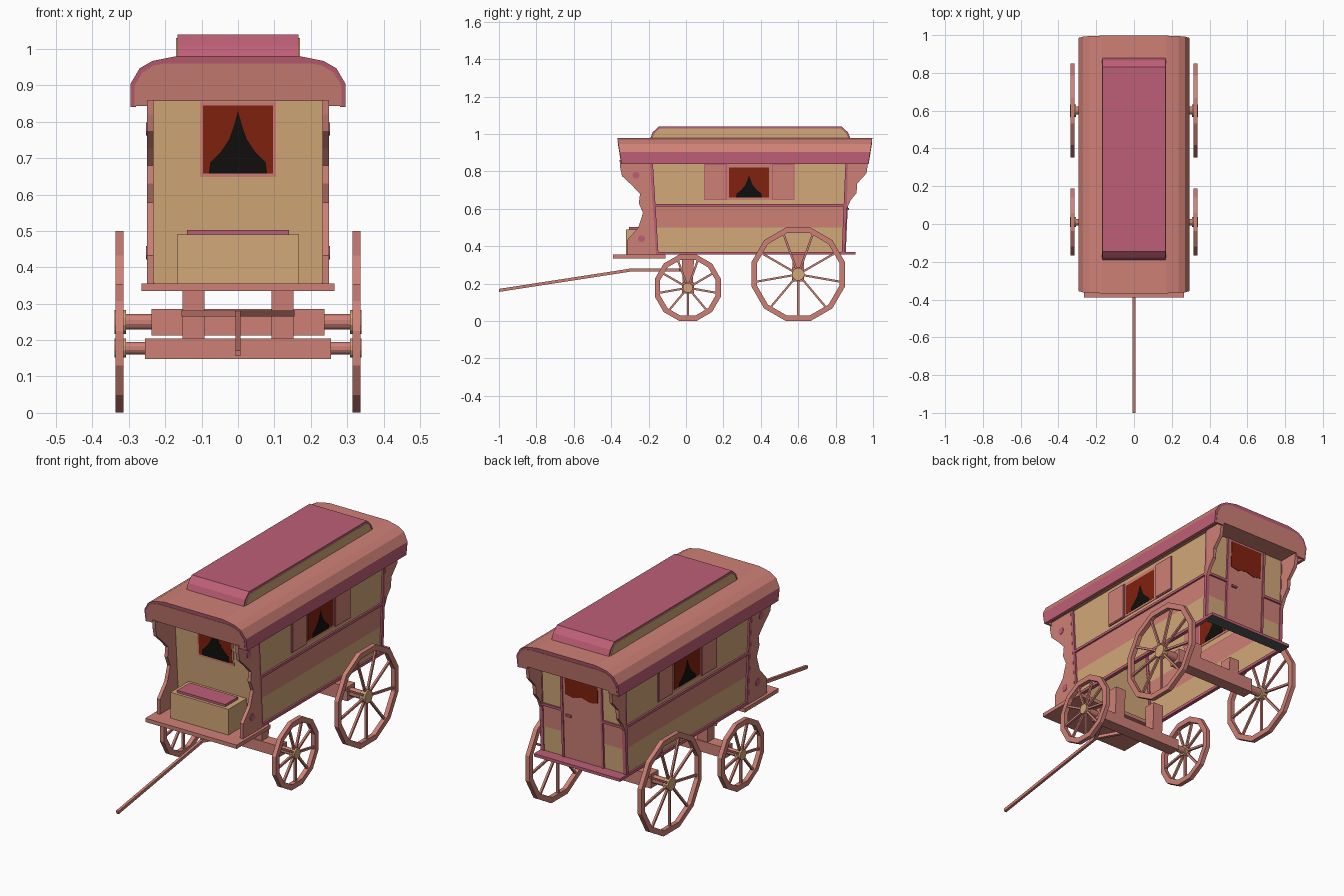
import bpy, bmesh, math
from mathutils import Vector

if "Cube" in bpy.data.objects:
    bpy.data.objects.remove(bpy.data.objects["Cube"])


def material(name, r, g, b):
    m = bpy.data.materials.new(name)
    lin = [((c / 255 + 0.055) / 1.055) ** 2.4 if c > 10 else c / 255 / 12.92 for c in (r, g, b)]
    m.diffuse_color = (*lin, 1)
    m.use_nodes = True
    m.node_tree.nodes["Principled BSDF"].inputs["Base Color"].default_value = m.diffuse_color
    return m


SALMON = material("salmon wood", 206, 128, 118)
TAN = material("tan panel", 210, 168, 120)
PINK = material("pink trim", 190, 95, 118)
RED = material("red curtain", 130, 34, 14)
BLACK = material("dark window", 16, 15, 14)
GREY = material("grey underside", 85, 90, 90)


def finish(name, bm, *mats):
    bmesh.ops.recalc_face_normals(bm, faces=bm.faces[:])
    me = bpy.data.meshes.new(name)
    bm.to_mesh(me)
    bm.free()
    for m in mats:
        me.materials.append(m)
    ob = bpy.data.objects.new(name, me)
    bpy.context.collection.objects.link(ob)
    return ob


def prism(name, pts, a, b, mat, fn):
    """Extrude a 2D outline from a to b, placed in space by fn(u, v, w)."""
    bm = bmesh.new()
    lo = [bm.verts.new(fn(u, v, a)) for u, v in pts]
    hi = [bm.verts.new(fn(u, v, b)) for u, v in pts]
    bm.faces.new(lo)
    bm.faces.new(hi)
    n = len(pts)
    for i in range(n):
        bm.faces.new((lo[i], lo[(i + 1) % n], hi[(i + 1) % n], hi[i]))
    return finish(name, bm, mat)


def rect(u0, u1, v0, v1):
    return [(u0, v0), (u1, v0), (u1, v1), (u0, v1)]


def front_y(z):
    return -0.16 - 0.069 * (z - 0.36)


def back_y(z):
    return 0.845 + 0.044 * (z - 0.36)


def side(u, v, w):
    return (w, u, v)


def front(u, v, w):
    return (u, front_y(v) - w, v)


def back(u, v, w):
    return (u, back_y(v) + w, v)


def box(name, x0, x1, y0, y1, z0, z1, mat):
    return prism(name, rect(y0, y1, z0, z1), x0, x1, mat, side)


def bar(name, p, q, w, h, mat):
    p, q = Vector(p), Vector(q)
    rot = (q - p).to_track_quat('Y', 'Z')
    return prism(name, rect(-w / 2, w / 2, -h / 2, h / 2), 0, (q - p).length, mat,
                 lambda u, v, t: p + rot @ Vector((u, t, v)))


def disc(name, y, z, r, x0, x1, mat, n=12):
    pts = [(y + r * math.cos(math.tau * (i + .5) / n), z + r * math.sin(math.tau * (i + .5) / n)) for i in range(n)]
    return prism(name, pts, x0, x1, mat, side)


# Wagon body: thin walls, open underneath, painted band at mid height
W, LEVELS = 0.24, (0.355, 0.5, 0.62, 0.87)
bm = bmesh.new()
rings = [[bm.verts.new(c) for c in ((-W, front_y(z), z), (W, front_y(z), z), (W, back_y(z), z), (-W, back_y(z), z))]
         for z in LEVELS]
for k in range(3):
    for i in range(4):
        j = (i + 1) % 4
        f = bm.faces.new((rings[k][i], rings[k][j], rings[k + 1][j], rings[k + 1][i]))
        f.material_index = 1 if k == 1 and i != 0 else 0
finish("body_walls", bm, TAN, SALMON)


# Windows: frame, red curtain and dark gap, all thin plates through the wall
def curtain_gap(c, half, z0, z1):
    right = [(1, 0), (.95, .18), (.6, .34), (.3, .55), (.13, .78)]
    pts = [(c + half * a, z0 + (z1 - z0) * b) for a, b in right] + [(c, z1)]
    return pts + [(c - half * a, z0 + (z1 - z0) * b) for a, b in reversed(right)]


prism("front_window_frame", rect(-.105, .105, .648, .856), -.002, .003, SALMON, front)
prism("front_window_curtain", rect(-.096, .096, .658, .845), -.003, .004, RED, front)
prism("front_window_gap", curtain_gap(0, .08, .658, .83), -.004, .0048, BLACK, front)

front_bracket = [(-.355, .86), (-.352, .82), (-.342, .775), (-.29, .727), (-.246, .68), (-.252, .63), (-.23, .578),
                 (-.255, .5), (-.315, .433), (-.315, .355), (-.16, .355), (-.194, .86)]
rear_bracket = [(.866, .86), (.975, .86), (.965, .79), (.915, .735), (.912, .685), (.88, .645), (.86, .6)]

for s in (-1, 1):
    tag = "right" if s > 0 else "left"

    def plate(name, pts, a, b, mat):
        return prism(tag + "_" + name, pts, s * (W + a), s * (W + b), mat, side)

    # Side window and shutters
    plate("window_frame", rect(.22, .455, .648, .84), -.002, .003, SALMON)
    plate("window_curtain", rect(.23, .445, .66, .822), -.003, .004, RED)
    plate("window_gap", curtain_gap(.337, .07, .66, .78), -.004, .0048, BLACK)
    for y0, y1 in ((.095, .218), (.458, .58)):
        plate("shutter_edge", rect(y0, y1, .647, .84), 0, .006, PINK)
        plate("shutter", rect(y0 + .006, y1 - .006, .654, .834), 0, .008, SALMON)
    # Rails and corner posts
    plate("waist_rail", rect(-.175, .853, .613, .626), 0, .009, PINK)
    plate("base_rail", rect(-.16, .85, .355, .37), -.01, .009, PINK)
    plate("front_post", [(-.162, .355), (-.147, .355), (-.178, .86), (-.195, .86)], -.004, .009, PINK)
    plate("rear_post", [(.832, .355), (.849, .355), (.872, .86), (.853, .86)], -.01, .009, PINK)
    # Wavy porch brackets with round bosses
    plate("front_bracket", front_bracket, -.008, .01, SALMON)
    plate("rear_bracket", rear_bracket, -.008, .01, SALMON)
    for y, z in ((-.267, .78), (-.238, .44)):
        disc(tag + "_bracket_boss", y, z, .019, s * (W + .008), s * (W + .0125), PINK)
    # Rear wall posts beside the door
    prism(tag + "_door_post", rect(s * .115 - .006, s * .115 + .006, .36, .86), -.003, .009, PINK, back)
    prism(tag + "_rear_rail", rect(min(s * .12, s * .24), max(s * .12, s * .24), .613, .626), 0, .009, PINK, back)

# Door
prism("door", rect(-.11, .11, .37, .86), -.003, .004, SALMON, back)
prism("door_curtain", [(-.095, .85), (-.095, .71), (-.05, .7), (0, .715), (.05, .7), (.095, .71), (.095, .85)],
      -.005, .007, RED, back)
box("door_handle", .06, .09, .862, .872, .595, .605, PINK)

# Platforms, seat box
box("front_platform", -.265, .265, -.39, -.11, .335, .355, SALMON)
ledge = box("rear_ledge", -.25, .25, .838, .905, .355, .37, PINK)
ledge.data.materials.append(GREY)
for p in ledge.data.polygons:
    if p.normal.z < -.9:
        p.material_index = 1
box("seat_box", -.168, .168, -.32, -.165, .355, .49, TAN)
box("seat_box_lid", -.14, .14, -.305, -.2, .49, .502, PINK)

# Roof: flared shell with pink skirts and edge, salmon end boards
half = [(.28, .86), (.28, .84), (.295, .84), (.295, .905), (.27, .947), (.235, .967), (.17, .98)]
outline = half + [(-x, z) for x, z in reversed(half)]


def roof_place(u, v, w):
    f = (v - .84) / .14
    return (u, .315 + w * (.66 + .022 * f), v)


roof = prism("roof", outline, -1, 1, SALMON, roof_place)
roof.data.materials.append(PINK)
for p in roof.data.polygons:
    if abs(p.normal.y) > .8 or abs(p.normal.x) > .99:
        p.material_index = 1
panel = [(.235, .857), (.24, .843), (.284, .843), (.284, .9), (.262, .936), (.23, .955), (.2, .96)]
panel += [(-x, z) for x, z in reversed(panel)]
prism("roof_front_board", panel, -1.003, -.99, SALMON, roof_place)
prism("roof_rear_board", panel, .99, 1.003, SALMON, roof_place)

# Raised roof lantern with tan sides
prism("roof_lantern", [(-.192, .975), (-.178, 1.01), (-.145, 1.04), (.832, 1.04), (.865, 1.01), (.88, .975)],
      -.166, .166, PINK, side)
for s in (-1, 1):
    prism("lantern_side", [(-.18, .978), (-.166, 1.008), (-.14, 1.03), (.827, 1.03), (.853, 1.008), (.868, .978)],
          s * .16, s * .17, TAN, side)


# Wheels, axles and supports
def wheel(name, s, y, z, r, rim, hub):
    n, bm = 12, bmesh.new()
    x0, x1 = s * .314, s * .337
    rings = []
    for i in range(n):
        a = math.tau * (i + .5) / n
        rings.append([bm.verts.new((x, y + q * math.cos(a), z + q * math.sin(a)))
                      for x, q in ((x0, r), (x1, r), (x1, r - rim), (x0, r - rim))])
    for i in range(n):
        for k in range(4):
            A, B = rings[i], rings[(i + 1) % n]
            bm.faces.new((A[k], A[(k + 1) % 4], B[(k + 1) % 4], B[k]))
    finish(name + "_rim", bm, SALMON)
    for i in range(9):
        a = -math.pi / 2 + math.tau * i / 9
        d = Vector((0, math.cos(a), math.sin(a)))
        c = Vector((s * .325, y, z))
        bar(name + "_spoke", c, c + d * (r - rim * .9), .011, .011, SALMON)
    disc(name + "_hub", y, z, hub, s * .308, s * .339, TAN)
    disc(name + "_axle_end", y, z, hub * .65, s * .23, s * .315, SALMON)


for name, y, z, r, hw, zb, zt in (("front", .01, .178, .183, .255, .148, .205), ("rear", .6, .25, .258, .238, .212, .286)):
    for s in (-1, 1):
        wheel(f"{name}_{'right' if s > 0 else 'left'}_wheel", s, y, z, r, .029, .027 if name == "front" else .034)
        prism(name + "_support", [(y - .025, zb + .01), (y + .025, zb + .01), (y + .034, .36), (y - .034, .36)],
              s * .092, s * .152, SALMON, side)
    box(name + "_axle_beam", -hw, hw, y - .032, y + .032, zb, zt, SALMON)

# Drawbar with forked tail
bar("drawbar", (0, -1, .164), (0, -.3, .272), .014, .016, SALMON)
for s in (-1, 1):
    bar("drawbar_fork", (0, -.3, .273), (s * .148, -.03, .273), .016, .016, SALMON)
